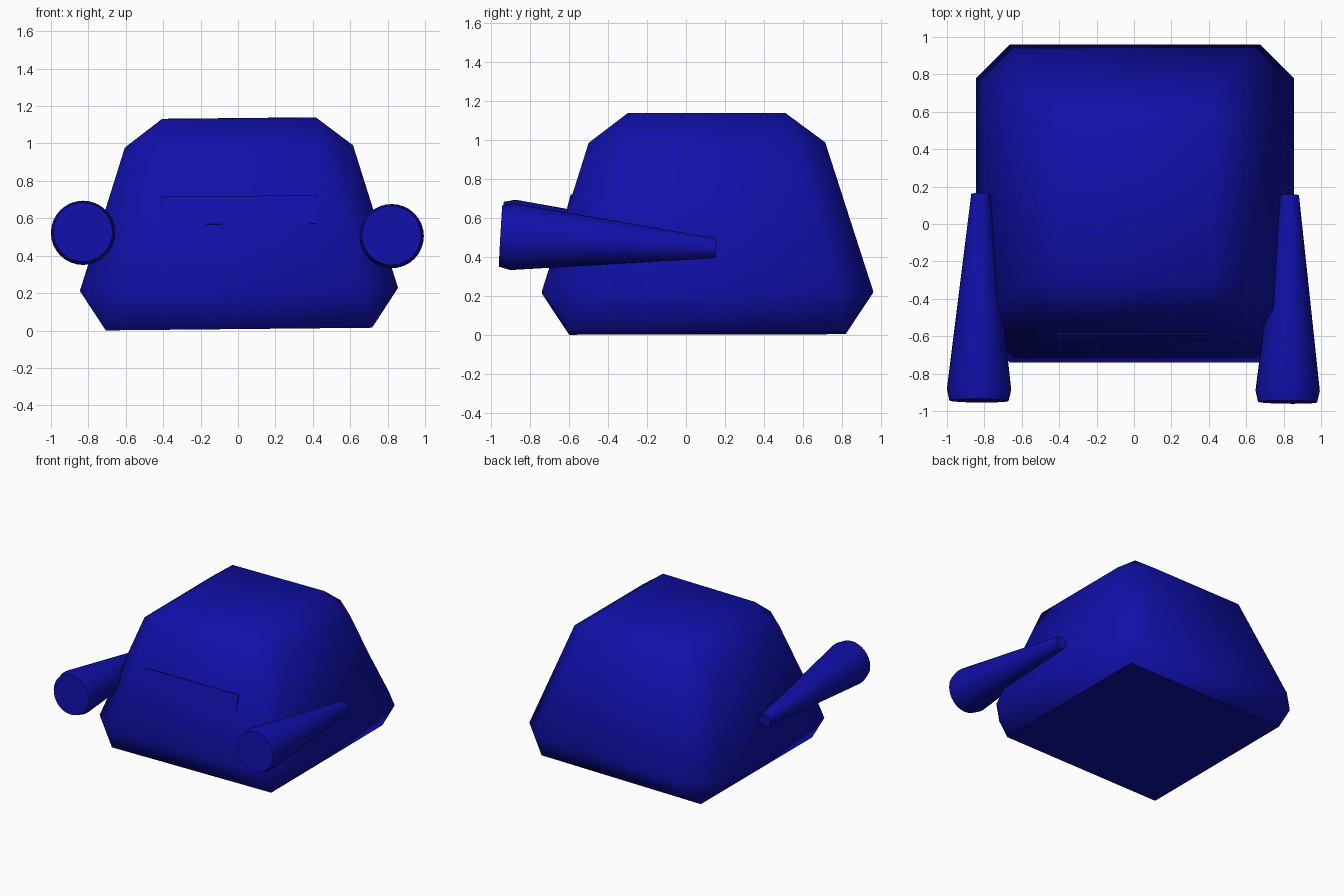
import bpy, bmesh, math
from mathutils import Vector

if "Cube" in bpy.data.objects:
    bpy.data.objects.remove(bpy.data.objects["Cube"])

blue = bpy.data.materials.new("blue")
blue.diffuse_color = (0.005, 0.005, 0.4, 1)
blue.use_nodes = True
blue.node_tree.nodes["Principled BSDF"].inputs["Base Color"].default_value = blue.diffuse_color


def finish(name, bm, angle):
    bmesh.ops.recalc_face_normals(bm, faces=bm.faces)
    me = bpy.data.meshes.new(name)
    bm.to_mesh(me)
    bm.free()
    ob = bpy.data.objects.new(name, me)
    bpy.context.collection.objects.link(ob)
    me.materials.append(blue)
    bpy.ops.object.select_all(action='DESELECT')
    ob.select_set(True)
    bpy.context.view_layer.objects.active = ob
    bpy.ops.object.shade_smooth_by_angle(angle=math.radians(angle))
    return ob


def outline(hx, y0, y1, cx, cy, z):
    # rectangle with corners cut by cx and cy
    pts = [(-hx, y0 + cy), (-hx + cx, y0), (hx - cx, y0), (hx, y0 + cy),
           (hx, y1 - cy), (hx - cx, y1), (-hx + cx, y1), (-hx, y1 - cy)]
    # the hull leans very slightly to one side
    return [Vector((x + 0.005, y, z + 0.01 * x + 0.002 * y)) for x, y in pts]


# Hull: square base and roof, chamfered belt and shoulder
bm = bmesh.new()
rings = []
for spec in [(0.712, -0.60, 0.82, 0, 0, 0.009),
             (0.85, -0.74, 0.96, 0.18, 0.18, 0.22),
             (0.61, -0.50, 0.715, 0.20, 0.17, 0.983),
             (0.41, -0.30, 0.51, 0, 0, 1.135)]:
    rings.append([bm.verts.new(p) for p in outline(*spec)])
for a, b in zip(rings, rings[1:]):
    for i in range(8):
        j = (i + 1) % 8
        bm.faces.new((a[i], a[j], b[j], b[i]))
bm.faces.new(rings[0][::-1])
bm.faces.new(rings[-1])
bmesh.ops.remove_doubles(bm, verts=bm.verts, dist=0.0005)
finish("hull", bm, 50)

# Front viewing slit: thin plate lying almost flush in the sloped front
bm = bmesh.new()
profile = [(-0.632, 0.567), (-0.592, 0.718), (-0.50, 0.70), (-0.54, 0.55)]
left = [bm.verts.new((-0.412, y, z)) for y, z in profile]
right = [bm.verts.new((0.418, y, z + 0.004)) for y, z in profile]
for i in range(4):
    j = (i + 1) % 4
    bm.faces.new((left[i], left[j], right[j], right[i]))
bm.faces.new(left)
bm.faces.new(right)
finish("front_slit", bm, 30)


# Side barrels: long cones, narrow at the back, with a bevelled front rim
def barrel(name, back, front):
    back, front = Vector(back), Vector(front)
    axis = front - back
    length = axis.length
    rot = axis.to_track_quat('Z', 'Y')
    n = 32
    bm = bmesh.new()
    loops = []
    for r, d in [(0.05, 0), (0.172, length - 0.06), (0.158, length)]:
        loops.append([bm.verts.new(back + rot @ Vector(
            (r * math.cos(2 * math.pi * k / n), r * math.sin(2 * math.pi * k / n), d)))
            for k in range(n)])
    for a, b in zip(loops, loops[1:]):
        for k in range(n):
            m = (k + 1) % n
            bm.faces.new((a[k], a[m], b[m], b[k]))
    bm.faces.new(loops[0])
    bm.faces.new(loops[-1])
    finish(name, bm, 30)


barrel("right_barrel", (0.832, 0.155, 0.445), (0.821, -0.952, 0.508))
barrel("left_barrel", (-0.82, 0.162, 0.459), (-0.829, -0.945, 0.526))
